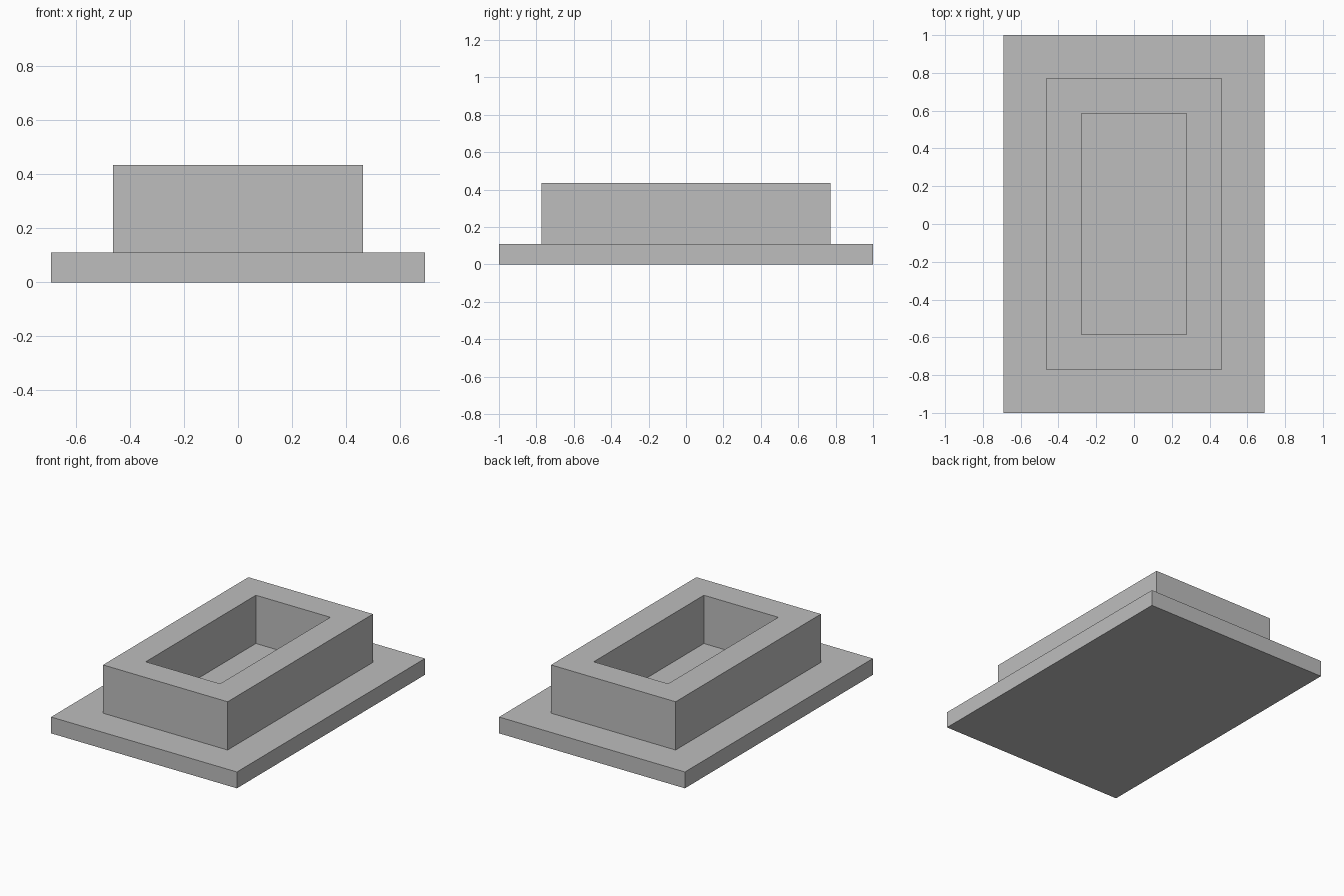
import bpy
import bmesh
from mathutils import Matrix

cube = bpy.data.objects.get("Cube")
if cube:
    bpy.data.objects.remove(cube, do_unlink=True)

BASE_TOP, COLLAR_TOP = 0.11, 0.435
WALL = 0.187

grey = bpy.data.materials.new("light_grey")
grey.use_nodes = True
colour = (0.515, 0.515, 0.515, 1)
grey.diffuse_color = colour
grey.node_tree.nodes["Principled BSDF"].inputs["Base Color"].default_value = colour


def box(width, depth, bottom, top):
    """Box mesh centred on the z axis, between two heights."""
    bm = bmesh.new()
    scale = Matrix.Diagonal((width, depth, top - bottom, 1))
    place = Matrix.Translation((0, 0, (top + bottom) / 2))
    bmesh.ops.create_cube(bm, size=1, matrix=place @ scale)
    bm.normal_update()
    return bm


def add_part(name, bm):
    mesh = bpy.data.meshes.new(name)
    bm.to_mesh(mesh)
    bm.free()
    mesh.materials.append(grey)
    part = bpy.data.objects.new(name, mesh)
    bpy.context.collection.objects.link(part)


# Flat base plate
add_part("base_plate", box(1.384, 2.0, 0, BASE_TOP))

# Raised rectangular collar, open through to the plate
bm = box(0.928, 1.546, BASE_TOP, COLLAR_TOP)
top = max(bm.faces, key=lambda f: f.normal.z)
bottom = min(bm.faces, key=lambda f: f.normal.z)
bmesh.ops.delete(bm, geom=[bottom], context="FACES_ONLY")
bmesh.ops.inset_region(bm, faces=[top], thickness=WALL, use_even_offset=True)
well = bmesh.ops.extrude_discrete_faces(bm, faces=[top])["faces"]
bmesh.ops.translate(bm, verts=well[0].verts, vec=(0, 0, BASE_TOP - COLLAR_TOP))
bmesh.ops.delete(bm, geom=well, context="FACES_ONLY")
add_part("collar", bm)
